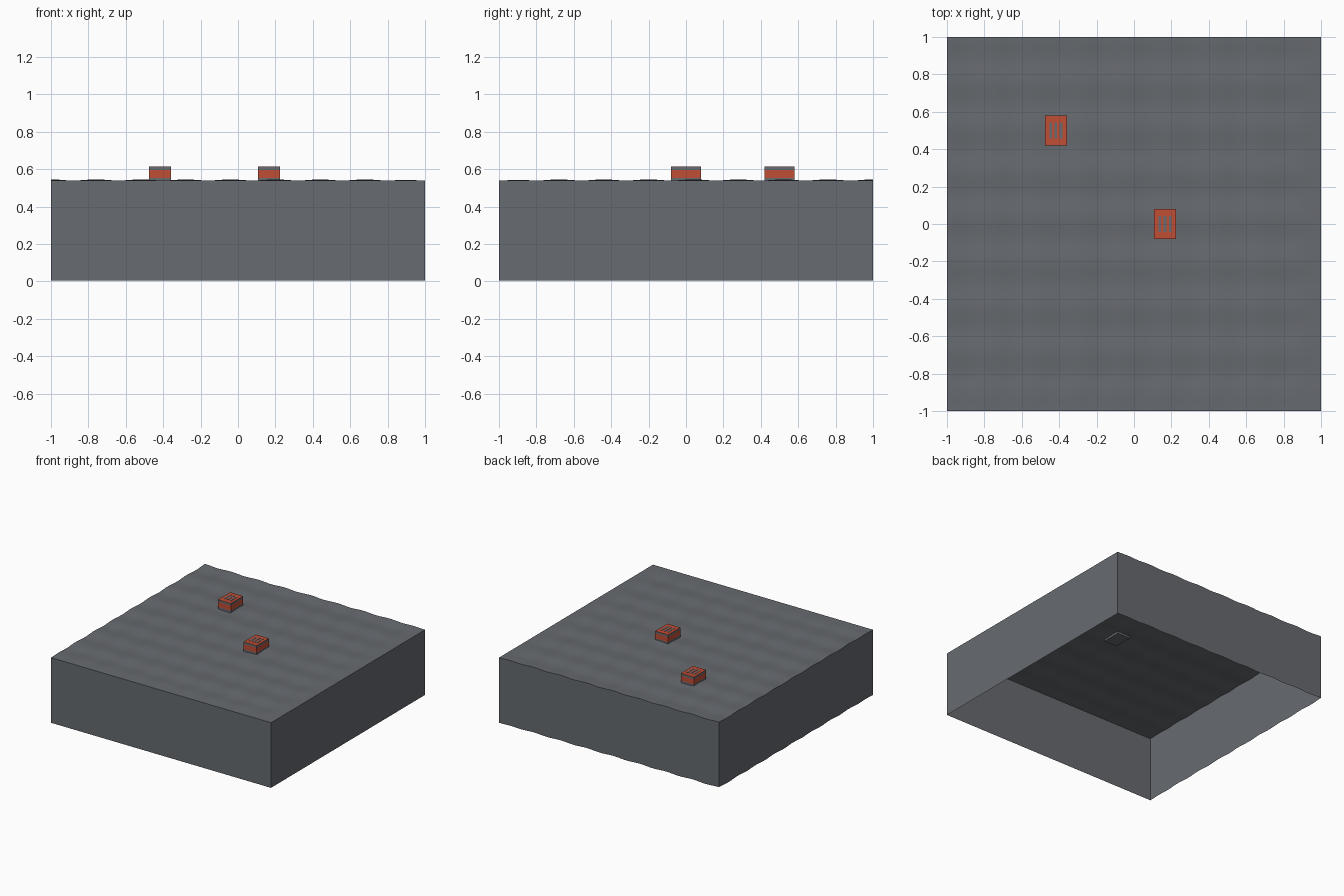
import bpy
import bmesh
import math

cube = bpy.data.objects.get("Cube")
if cube:
    bpy.data.objects.remove(cube, do_unlink=True)


def material(name, rgb):
    m = bpy.data.materials.new(name)
    m.use_nodes = True
    m.diffuse_color = (*rgb, 1)
    m.node_tree.nodes["Principled BSDF"].inputs["Base Color"].default_value = (*rgb, 1)
    return m


GREY = material("slate grey", (0.135, 0.145, 0.16))
RED = material("brick red", (0.53, 0.075, 0.035))


def finish(bm, name, mats):
    mesh = bpy.data.meshes.new(name)
    bm.to_mesh(mesh)
    bm.free()
    for m in mats:
        mesh.materials.append(m)
    ob = bpy.data.objects.new(name, mesh)
    bpy.context.collection.objects.link(ob)
    return ob


def box(bm, centre, size, mat=0):
    verts = bmesh.ops.create_cube(bm, size=1)["verts"]
    for v in verts:
        v.co = [c + p * s for c, p, s in zip(centre, v.co, size)]
    for f in {f for v in verts for f in v.link_faces}:
        f.material_index = mat


# Rippled surface, calm along two edges
WALL = 0.535


def ripple(x, y):
    k = math.tau / 0.24
    calm = min(1, (1 - x) * 6) * min(1, (y + 1) * 6)
    return WALL + 0.004 + calm * 0.003 * (math.cos(k * (x + 1)) + math.cos(k * (1 - y)))


bm = bmesh.new()
bmesh.ops.create_grid(bm, x_segments=72, y_segments=72, size=1)
for v in bm.verts:
    v.co.z = ripple(v.co.x, v.co.y)

# Skirt walls dropped from the rim, open underneath
rim = [e for e in bm.edges if e.is_boundary]
skirt = bmesh.ops.extrude_edge_only(bm, edges=rim)["geom"]
for v in skirt:
    if isinstance(v, bmesh.types.BMVert):
        v.co.z = max(0, v.co.z - WALL)
bmesh.ops.recalc_face_normals(bm, faces=bm.faces)
slab = finish(bm, "rippled_slab", [GREY])
bpy.context.view_layer.objects.active = slab
slab.select_set(True)
bpy.ops.object.shade_smooth_by_angle(angle=math.radians(40))


# Floating crates: banded sides, red lid and three grey slats
def crate(name, x, y):
    w, d = 0.118, 0.158
    bm = bmesh.new()
    for low, high, mat in ((0.525, 0.553, 0), (0.553, 0.594, 1), (0.594, 0.611, 0)):
        box(bm, (x, y, (low + high) / 2), (w, d, high - low), mat)
    box(bm, (x, y, 0.612), (w, d, 0.002), 1)
    for i in (-1, 0, 1):
        box(bm, (x + i * 0.028, y, 0.6135), (0.014, 0.084, 0.003), 0)
    finish(bm, name, [GREY, RED])


crate("front_crate", 0.166, 0)
crate("rear_crate", -0.418, 0.5)
